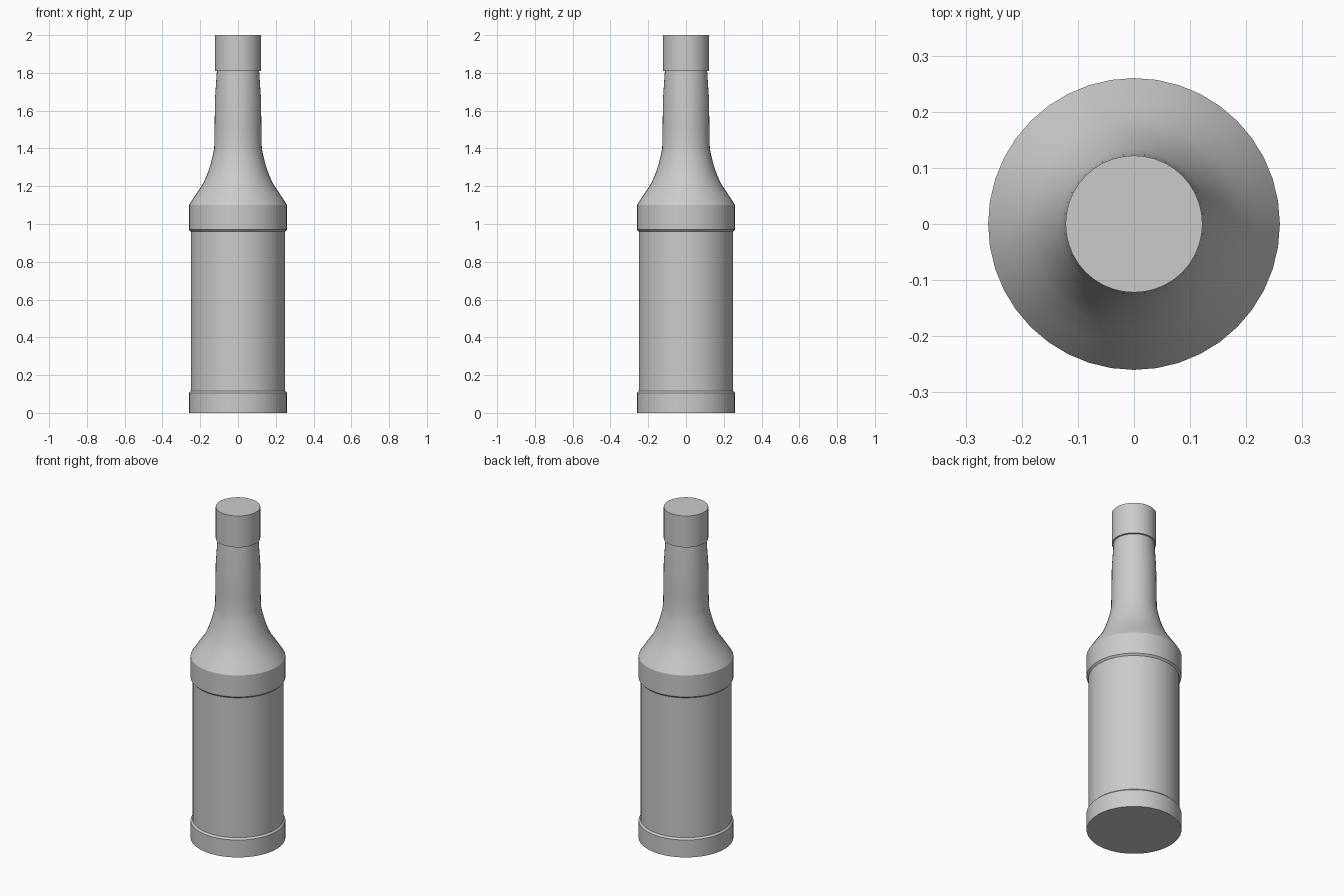
import bpy, bmesh, math

if "Cube" in bpy.data.objects:
    bpy.data.objects.remove(bpy.data.objects["Cube"])

SIDES = 40


def lathe(name, profile, cap_bottom=False, cap_top=False):
    """Revolve (radius, z) points around the z axis."""
    bm = bmesh.new()
    rings = []
    for r, z in profile:
        rings.append([bm.verts.new((r * math.cos(2 * math.pi * i / SIDES),
                                    r * math.sin(2 * math.pi * i / SIDES), z))
                      for i in range(SIDES)])
    for low, high in zip(rings, rings[1:]):
        for i in range(SIDES):
            j = (i + 1) % SIDES
            bm.faces.new((low[i], low[j], high[j], high[i]))
    if cap_bottom:
        bm.faces.new(rings[0][::-1])
    if cap_top:
        bm.faces.new(rings[-1])
    mesh = bpy.data.meshes.new(name)
    bm.to_mesh(mesh)
    bm.free()
    obj = bpy.data.objects.new(name, mesh)
    bpy.context.collection.objects.link(obj)
    bpy.ops.object.select_all(action='DESELECT')
    obj.select_set(True)
    bpy.context.view_layer.objects.active = obj
    bpy.ops.object.shade_smooth_by_angle(angle=math.radians(30))
    return obj


# Bottle: foot band, label recess, shoulder band
lathe("bottle_body", [
    (0.26, 0.0), (0.26, 0.105), (0.25, 0.115),
    (0.25, 0.96), (0.26, 0.97), (0.26, 1.10),
], cap_bottom=True)

# Flared shoulder running up into the neck
lathe("bottle_neck", [
    (0.26, 1.10), (0.221, 1.16), (0.187, 1.21), (0.164, 1.26),
    (0.147, 1.31), (0.134, 1.36), (0.126, 1.40),
    (0.124, 1.50), (0.122, 1.66), (0.112, 1.81),
])

# Cylindrical cap with a small overhanging rim
lathe("bottle_cap", [(0.112, 1.81), (0.122, 1.81), (0.122, 2.0)], cap_top=True)
